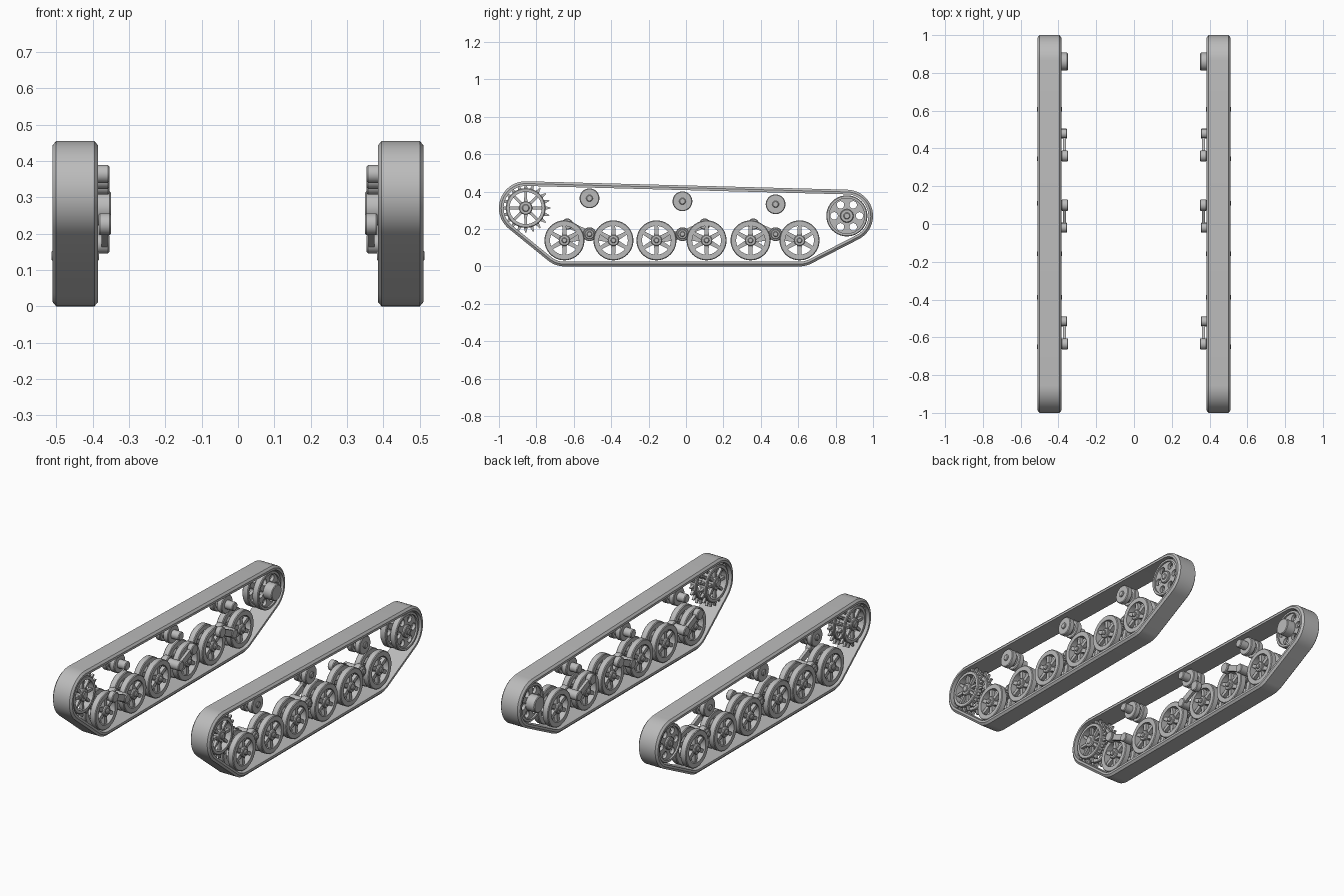
import bpy, bmesh, math
from mathutils import Vector

if "Cube" in bpy.data.objects:
    bpy.data.objects.remove(bpy.data.objects["Cube"], do_unlink=True)

grey = bpy.data.materials.new("plain_grey")
grey.use_nodes = True
COLOUR = (0.5, 0.5, 0.5, 1)
grey.diffuse_color = COLOUR
grey.node_tree.nodes["Principled BSDF"].inputs["Base Color"].default_value = COLOUR


def finish(bm, name):
    """Turn a left-side bmesh into a mirrored pair with sharp edges kept."""
    bmesh.ops.remove_doubles(bm, verts=bm.verts, dist=1e-5)
    bmesh.ops.recalc_face_normals(bm, faces=bm.faces)
    for f in bm.faces:
        f.smooth = True
    for e in bm.edges:
        e.smooth = len(e.link_faces) == 2 and e.calc_face_angle(0) < math.radians(32)
    me = bpy.data.meshes.new(name)
    bm.to_mesh(me)
    bm.free()
    me.materials.append(grey)
    ob = bpy.data.objects.new(name, me)
    bpy.context.collection.objects.link(ob)
    ob.modifiers.new("other_side", "MIRROR").use_mirror_merge = False
    return ob


def skin(bm, rings, closed):
    """Join equal closed loops of points with quads."""
    loops = [[bm.verts.new(p) for p in ring] for ring in rings]
    n = len(loops[0])
    for i in range(len(loops) if closed else len(loops) - 1):
        a, b = loops[i], loops[(i + 1) % len(loops)]
        for k in range(n):
            m = (k + 1) % n
            bm.faces.new((a[k], a[m], b[m], b[k]))


def circle(x, c, r, n):
    return [(x, c[0] + r * math.cos(math.tau * k / n),
             c[1] + r * math.sin(math.tau * k / n)) for k in range(n)]


def lathe(bm, c, profile, n=32, closed=False):
    """Revolve (x, radius) pairs about an axle at c = (y, z)."""
    skin(bm, [circle(x, c, r, n) for x, r in profile], closed)


def rod(bm, c, x0, x1, r, n=24, b=0.004):
    lathe(bm, c, [(x0, 0), (x0, r - b), (x0 + b, r),
                  (x1 - b, r), (x1, r - b), (x1, 0)], n)


def ring(bm, c, x0, x1, r0, r1, n=40, b=0.004):
    lathe(bm, c, [(x0, r0), (x0, r1 - b), (x0 + b, r1),
                  (x1 - b, r1), (x1, r1 - b), (x1, r0)], n, True)


def bar(bm, p, q, x0, x1, w0, w1):
    """Tapered flat bar from p to q in the side plane."""
    p, q = Vector(p), Vector(q)
    d = (q - p).normalized()
    s = Vector((-d.y, d.x))
    pts = [p - s * w0 / 2, q - s * w1 / 2, q + s * w1 / 2, p + s * w0 / 2]
    lo, hi = ([bm.verts.new((x, *v)) for v in pts] for x in (x0, x1))
    bm.faces.new(lo)
    bm.faces.new(hi)
    for k in range(4):
        m = (k + 1) % 4
        bm.faces.new((lo[k], lo[m], hi[m], hi[k]))


def polar(c, r, a):
    return (c[0] + r * math.cos(a), c[1] + r * math.sin(a))


def spokes(bm, c, count, r0, r1, x0, x1, w0, w1, turn=0.0):
    for k in range(count):
        a = turn + math.tau * k / count
        bar(bm, polar(c, r0, a), polar(c, r1, a), x0, x1, w0, w1)


SPROCKET, IDLER = (-0.857, 0.312), (0.86, 0.27)
WHEEL_Z = 0.139
WHEELS = [-0.65, -0.388, -0.158, 0.11, 0.345, 0.607]
DISCS = [(0.396, 0.434), (0.461, 0.499)]

# Track belt wrapped round the four corner circles
corners = [(SPROCKET, 0.143), ((WHEELS[0], WHEEL_Z), WHEEL_Z),
           ((WHEELS[-1], WHEEL_Z), WHEEL_Z), (IDLER, 0.14)]
normals = []
for i, (c, r) in enumerate(corners):
    c2, r2 = corners[(i + 1) % 4]
    d = Vector(c2) - Vector(c)
    normals.append(math.atan2(d.y, d.x) - math.pi / 2 + math.asin((r - r2) / d.length))


def belt(x, inset):
    pts = []
    for i, (c, r) in enumerate(corners):
        a0 = normals[i - 1]
        sweep = (normals[i] - a0) % math.tau
        steps = 20 if i in (0, 3) else 7
        pts += [(x, *polar(c, r - inset, a0 + sweep * k / steps)) for k in range(steps + 1)]
    return pts


bm = bmesh.new()
section = [(0.385, 0.025), (0.385, 0.012), (0.395, 0), (0.5, 0),
           (0.51, 0.012), (0.51, 0.025)]
skin(bm, [belt(x, inset) for x, inset in section], True)
finish(bm, "track_belt")

# Road wheels: twin spoked discs on a common hub
for i, y in enumerate(WHEELS):
    bm = bmesh.new()
    c = (y, WHEEL_Z)
    for x0, x1 in DISCS:
        ring(bm, c, x0, x1, 0.077, 0.107)
        spokes(bm, c, 6, 0.022, 0.08, x0 + 0.008, x1 - 0.008, 0.026, 0.018, math.pi / 2)
    rod(bm, c, 0.392, 0.503, 0.03)
    rod(bm, c, 0.382, 0.513, 0.015, 12)
    finish(bm, f"road_wheel_{i + 1}")

# Drive sprocket: twin toothed rims with spokes
bm = bmesh.new()
for x0, x1 in DISCS:
    ring(bm, SPROCKET, x0, x1, 0.086, 0.106)
    mid = (x0 + x1) / 2
    spokes(bm, SPROCKET, 20, 0.1, 0.132, mid - 0.007, mid + 0.007, 0.022, 0.006)
    spokes(bm, SPROCKET, 8, 0.025, 0.09, mid - 0.009, mid + 0.009, 0.018, 0.013)
rod(bm, SPROCKET, 0.396, 0.499, 0.036)
rod(bm, SPROCKET, 0.392, 0.506, 0.02, 16)
finish(bm, "drive_sprocket")

# Rear idler: twin discs with six round holes, and an inboard axle housing
bm = bmesh.new()
for x0, x1 in DISCS:
    mid = (x0 + x1) / 2
    ring(bm, IDLER, x0, x1, 0.094, 0.11)
    outlines = [circle(mid - 0.009, IDLER, 0.096, 40)]
    for k in range(6):
        hole = polar(IDLER, 0.068, math.tau * k / 6)
        outlines.append(circle(mid - 0.009, hole, 0.02, 16))
    edges = []
    for pts in outlines:
        vs = [bm.verts.new(p) for p in pts]
        edges += [bm.edges.new((vs[k - 1], vs[k])) for k in range(len(vs))]
    filled = bmesh.ops.triangle_fill(bm, edges=edges, use_beauty=True, normal=(1, 0, 0))
    plate = [g for g in filled["geom"] if isinstance(g, bmesh.types.BMFace)]
    grown = bmesh.ops.extrude_face_region(bm, geom=plate, use_keep_orig=True)
    moved = [g for g in grown["geom"] if isinstance(g, bmesh.types.BMVert)]
    bmesh.ops.translate(bm, verts=moved, vec=(0.018, 0, 0))
rod(bm, IDLER, 0.392, 0.502, 0.036)
rod(bm, IDLER, 0.45, 0.508, 0.018, 16)
rod(bm, IDLER, 0.35, 0.42, 0.047, 32)
finish(bm, "rear_idler")

# Return rollers with inboard shafts
ROLLERS = [(-0.516, 0.364), (-0.019, 0.348), (0.479, 0.332)]
for i, c in enumerate(ROLLERS):
    bm = bmesh.new()
    for x0, x1 in ((0.405, 0.438), (0.457, 0.49)):
        rod(bm, c, x0, x1, 0.053, 32)
    rod(bm, c, 0.43, 0.465, 0.035)
    rod(bm, c, 0.354, 0.41, 0.025)
    rod(bm, c, 0.48, 0.498, 0.018, 16)
    finish(bm, f"return_roller_{i + 1}")

# Suspension bogies: rocker beam between each wheel pair, pivot and inboard link
for i, side in enumerate((-1, 1, -1)):
    bm = bmesh.new()
    pivot = (ROLLERS[i][0], 0.172)
    tip = (pivot[0] + side * 0.119, 0.226)
    for y in WHEELS[2 * i:2 * i + 2]:
        bar(bm, pivot, (y, WHEEL_Z), 0.438, 0.457, 0.05, 0.03)
    rod(bm, pivot, 0.354, 0.48, 0.027)
    rod(bm, pivot, 0.43, 0.47, 0.037)
    rod(bm, pivot, 0.47, 0.487, 0.015, 12)
    bar(bm, pivot, tip, 0.359, 0.376, 0.036, 0.036)
    rod(bm, tip, 0.349, 0.384, 0.03)
    finish(bm, f"bogie_{i + 1}")
